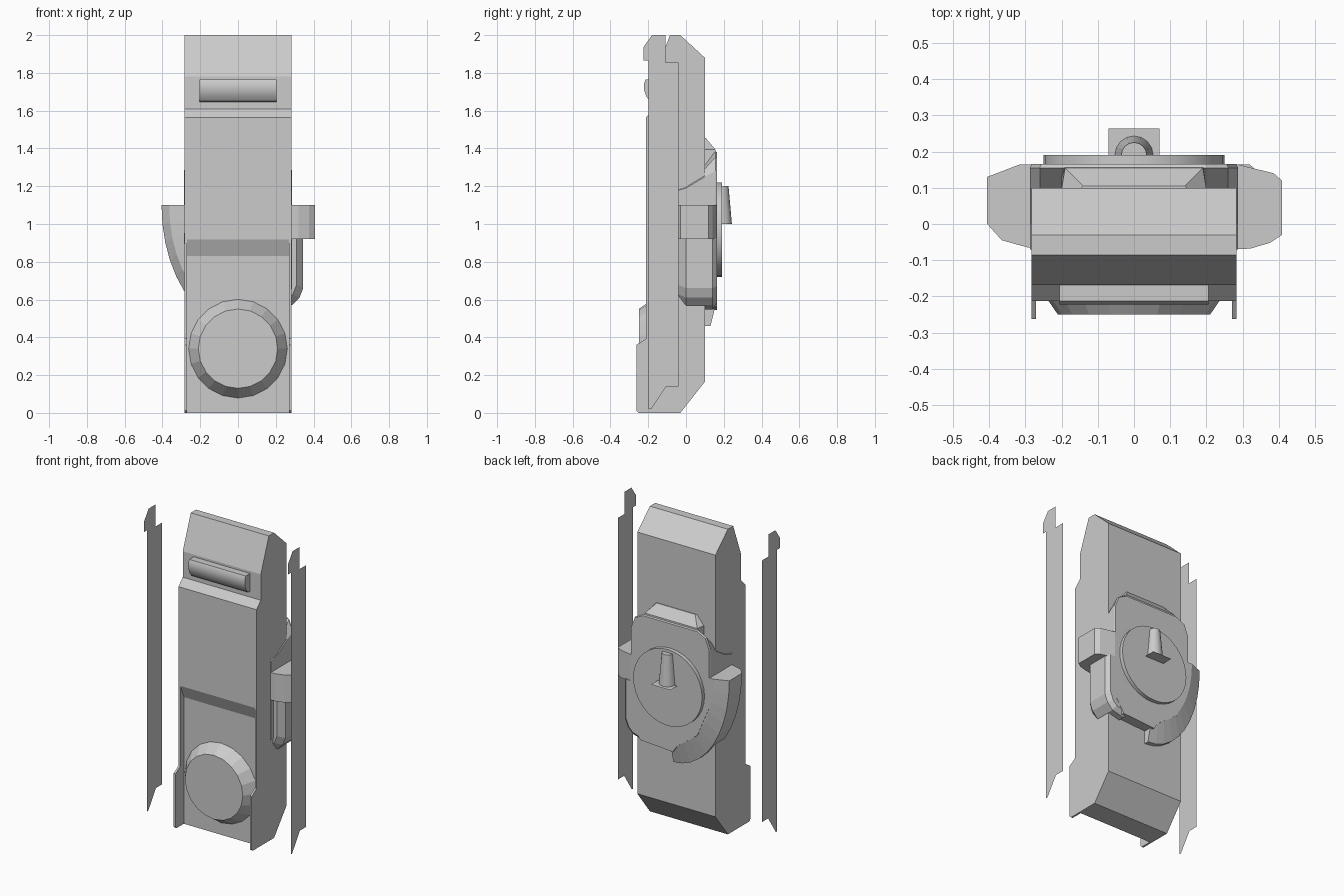
import bpy, bmesh, math

if "Cube" in bpy.data.objects:
    bpy.data.objects.remove(bpy.data.objects["Cube"])


def loft(name, rings, caps=True):
    """Skin a list of equal-length closed rings and cap the ends."""
    bm = bmesh.new()
    rows = [[bm.verts.new(p) for p in ring] for ring in rings]
    n = len(rows[0])
    for a, b in zip(rows, rows[1:]):
        for i in range(n):
            bm.faces.new((a[i], a[(i + 1) % n], b[(i + 1) % n], b[i]))
    if caps:
        bm.faces.new(rows[0])
        if len(rows) > 1:
            bm.faces.new(rows[-1])
    bmesh.ops.recalc_face_normals(bm, faces=bm.faces)
    me = bpy.data.meshes.new(name)
    bm.to_mesh(me)
    bm.free()
    ob = bpy.data.objects.new(name, me)
    bpy.context.collection.objects.link(ob)
    return ob


def extrude_x(name, prof, half):
    """Profile given as (y, z), extruded symmetrically along x."""
    return loft(name, [[(x, y, z) for y, z in prof] for x in (-half, half)])


def layers_y(name, layers):
    """Layers given as (y, [(x, z), ...]), lofted along y."""
    return loft(name, [[(x, y, z) for x, z in pts] for y, pts in layers])


def circle(r, zc, n):
    return [(r * math.cos(2 * math.pi * i / n), zc + r * math.sin(2 * math.pi * i / n))
            for i in range(n)]


def smooth(ob):
    bpy.ops.object.select_all(action='DESELECT')
    ob.select_set(True)
    bpy.context.view_layer.objects.active = ob
    bpy.ops.object.shade_smooth_by_angle(angle=math.radians(30))


# Main body, with the lower front recess cut between two thin rails
body = extrude_x("body", [
    (-0.25, 0), (-0.03, 0), (0.1, 0.165), (0.1, 1.88), (-0.03, 2.0), (-0.085, 2.0),
    (-0.168, 1.78), (-0.168, 1.61), (-0.212, 1.565), (-0.212, 0.393),
    (-0.262, 0.36), (-0.262, 0.012)], 0.283)
cutter = extrude_x("recess_cutter", [
    (-0.4, -0.1), (-0.175, -0.1), (-0.175, 0.83), (-0.212, 0.918), (-0.4, 1.365)], 0.27)
cutter.hide_render = True
mod = body.modifiers.new("recess", 'BOOLEAN')
mod.operation, mod.object, mod.solver = 'DIFFERENCE', cutter, 'EXACT'
bpy.context.view_layer.objects.active = body
bpy.ops.object.modifier_apply(modifier=mod.name)
bpy.data.objects.remove(cutter)

# Round boss in the recess
layers_y("front_boss", [(-0.174, circle(0.262, 0.34, 20)), (-0.25, circle(0.21, 0.34, 20))])

# Rounded bar near the top
bar = extrude_x("front_bar", [
    (-0.16, 1.765), (-0.213, 1.765), (-0.222, 1.745), (-0.222, 1.71),
    (-0.21, 1.675), (-0.19, 1.65), (-0.16, 1.645)], 0.205)
smooth(bar)

# Separate flat side sheets
sheet = [(-0.198, 0.02), (-0.185, 0.02), (-0.105, 0.14), (-0.04, 0.14), (-0.04, 1.855),
         (-0.108, 1.855), (-0.108, 2.0), (-0.18, 2.0), (-0.226, 1.935), (-0.226, 1.865),
         (-0.198, 1.865)]
for side, x in (("left", -0.522), ("right", 0.522)):
    loft(side + "_sheet", [[(x, y, z) for y, z in sheet]])


# Back mount wrapping round the body
def mount(top, shoulder, s=1.0):
    mid = shoulder + (top - shoulder) * 0.7
    return [(0.287 * s, 0.66), (0.287 * s, shoulder), (0.26 * s, mid), (0.2 * s, top),
            (-0.2 * s, top), (-0.26 * s, mid), (-0.287 * s, shoulder), (-0.287 * s, 0.9),
            (-0.2 * s, 0.7), (-0.05, 0.59), (-0.02, 0.545), (0.22 * s, 0.56)]


layers_y("back_mount", [(-0.07, mount(1.2, 1.17)), (0.0, mount(1.22, 1.19)),
                        (0.1, mount(1.31, 1.25)), (0.155, mount(1.385, 1.28)),
                        (0.165, mount(1.38, 1.28, 0.985))])


# Curved wing on the left: a quarter ellipse with bevelled edges
def quarter(s):
    arc = [(-0.405 * s * math.sin(t), 1.1 - 0.64 * s * math.cos(t))
           for t in (math.pi / 2 * i / 10 for i in range(11))]
    return [(0, 1.1)] + arc


layers_y("left_wing", [(-0.065, quarter(0.72)), (-0.045, quarter(0.9)), (0.0, quarter(1)),
                       (0.13, quarter(1)), (0.164, quarter(0.78))])

# Block arm on the right, with a hooked guard below it
arm = [(0.2, 0.164), (0.287, 0.164), (0.385, 0.14), (0.408, 0.12), (0.408, -0.03),
       (0.375, -0.052), (0.32, -0.068), (0.2, -0.072)]
loft("right_arm", [[(x, y, z) for x, y in arm] for z in (0.92, 1.1)])


def guard(d):
    return [(0.2, 0.93), (0.345 - d, 0.93), (0.345 - d, 0.66 + d / 2), (0.325 - d, 0.61 + d / 2),
            (0.285 - d / 2, 0.57 + d), (0.2, 0.548 + d)]


layers_y("right_guard", [(-0.04, guard(0.035)), (0.0, guard(0)), (0.14, guard(0)),
                         (0.164, guard(0.025))])

# Wedge tab above the mount
loft("top_tab", [[(-w, 0.095, z), (w, 0.095, z), (v, y, z), (-v, y, z)]
                 for w, v, y, z in ((0.2, 0.2, 0.16, 1.3), (0.2, 0.19, 0.155, 1.395),
                                    (0.15, 0.14, 0.105, 1.455))])

# Back dial with a tapered clip and flat tongue
smooth(layers_y("back_dial", [(0.16, circle(0.25, 0.97, 32)), (0.19, circle(0.25, 0.97, 32))]))
clip = loft("dial_clip", [[(r * math.cos(math.pi * i / 8), 0.19 + r * math.sin(math.pi * i / 8), z)
                           for i in range(9)] for r, z in ((0.053, 1.0), (0.035, 1.2))])
smooth(clip)
loft("clip_tongue", [[(-0.07, 0.19, 1.0), (0.07, 0.19, 1.0),
                      (0.07, 0.264, 1.0), (-0.07, 0.264, 1.0)]])
